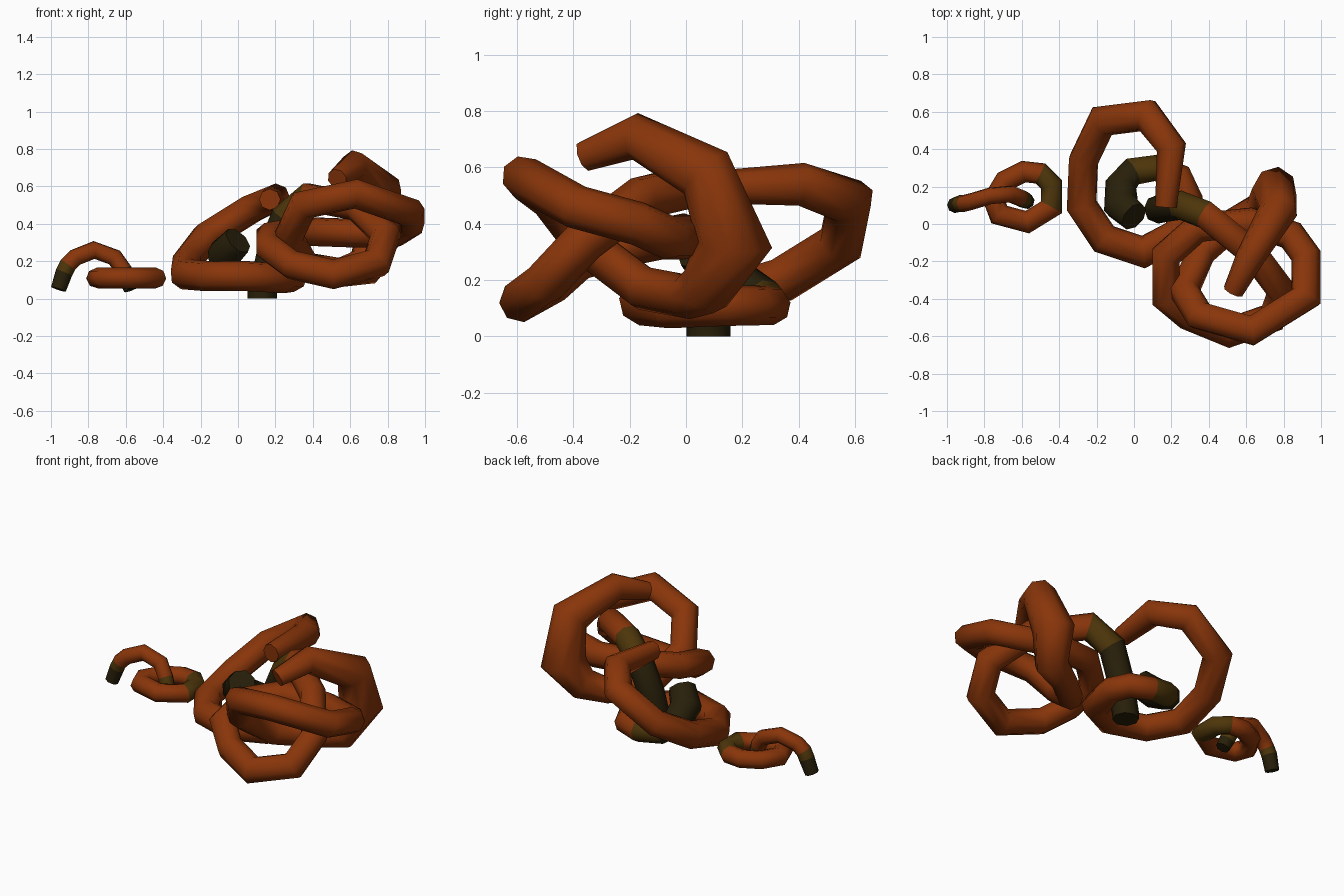
import bpy
import bmesh
import math
from mathutils import Vector

default_cube = bpy.data.objects.get("Cube")
if default_cube:
    bpy.data.objects.remove(default_cube, do_unlink=True)


def make_material(name, colour):
    material = bpy.data.materials.new(name)
    material.use_nodes = True
    material.diffuse_color = (*colour, 1)
    shader = material.node_tree.nodes["Principled BSDF"]
    shader.inputs["Base Color"].default_value = (*colour, 1)
    shader.inputs["Roughness"].default_value = 0.8
    return material


RUST, OLIVE, DARK = range(3)
MATERIALS = [
    make_material("rust_orange", (0.25, 0.036, 0.003)),
    make_material("olive_brown", (0.074, 0.036, 0.003)),
    make_material("dark_brown", (0.021, 0.014, 0.003)),
]
SIDES = 8


def mitred_tube(name, path, radius, tints, swells, closed=False):
    """Sweep a round section along straight segments with mitred joints.

    The path is in hundredths of a unit; tints maps a segment number to a
    material and swells maps a point number to a thickness factor. Negative
    numbers count from the far end.
    """
    points = [Vector(p) / 100 for p in path]
    count = len(points)
    segments = count if closed else count - 1
    directions = [(points[(i + 1) % count] - points[i]).normalized()
                  for i in range(segments)]
    tints = {segment % segments: tint for segment, tint in tints.items()}
    swells = {point % count: factor for point, factor in swells.items()}

    bm = bmesh.new()
    incoming = directions[-1] if closed else directions[0]
    side = incoming.orthogonal().normalized()
    rings = []
    for i, point in enumerate(points):
        outgoing = directions[min(i, segments - 1)]
        mitre = (incoming + outgoing).normalized()
        across = incoming.cross(side)
        size = radius * swells.get(i, 1)
        ring = []
        for k in range(SIDES):
            angle = math.tau * k / SIDES
            offset = size * (math.cos(angle) * side + math.sin(angle) * across)
            # Slide the section point along the segment onto the mitre plane
            offset -= incoming * (offset.dot(mitre) / incoming.dot(mitre))
            ring.append(bm.verts.new(point + offset))
        rings.append(ring)
        side = incoming.rotation_difference(outgoing) @ side
        side = (side - outgoing * side.dot(outgoing)).normalized()
        incoming = outgoing

    for i in range(segments):
        start, end = rings[i], rings[(i + 1) % count]
        # On a closed ring the last section may be turned against the first
        shift = 0
        if closed and i == segments - 1:
            shift = min(range(SIDES), key=lambda s: sum(
                (start[k].co - end[(k + s) % SIDES].co).length
                for k in range(SIDES)))
        for k in range(SIDES):
            n = (k + 1) % SIDES
            face = bm.faces.new((start[k], start[n],
                                 end[(n + shift) % SIDES],
                                 end[(k + shift) % SIDES]))
            face.material_index = tints.get(i, RUST)
    if not closed:
        bm.faces.new(rings[0][::-1]).material_index = tints.get(0, RUST)
        bm.faces.new(rings[-1]).material_index = tints.get(segments - 1, RUST)
    bmesh.ops.recalc_face_normals(bm, faces=bm.faces[:])

    mesh = bpy.data.meshes.new(name)
    bm.to_mesh(mesh)
    bm.free()
    for material in MATERIALS:
        mesh.materials.append(material)
    tube = bpy.data.objects.new(name, mesh)
    bpy.context.collection.objects.link(tube)
    bpy.ops.object.select_all(action="DESELECT")
    bpy.context.view_layer.objects.active = tube
    tube.select_set(True)
    bpy.ops.object.shade_smooth_by_angle(angle=math.radians(60))


# Small ring lying flat
mitred_tube("small_ring", [
    (-59, 28, 11), (-50, 27, 11), (-44, 21, 11), (-44, 9, 11),
    (-57, 1, 11), (-72, 5, 11), (-75, 13, 11), (-69, 23, 11),
], 0.056, {1: OLIVE, 2: OLIVE}, {}, closed=True)

# Small arch hooked through the ring
mitred_tube("small_arch", [
    (-96, 10, 5), (-93, 11, 14), (-91, 11, 18), (-87, 12, 22),
    (-77, 15, 26), (-66, 16, 22), (-61, 14, 15), (-59, 13, 10),
    (-57, 12, 5),
], 0.046, {0: DARK, 1: OLIVE, -2: OLIVE, -1: DARK}, {0: 0.9, -1: 0.9})

# Middle coil, from its high end round to its dark inner tail
mitred_tube("middle_coil", [
    (17, 9, 53), (20, 41, 54), (7, 58, 48), (-17, 55, 33),
    (-27, 34, 20), (-28, 10, 13), (-16, -8, 12), (5, -15, 12),
    (24, -5, 11), (29, 14, 11), (24, 25, 11), (12, 30, 11),
    (-1, 28, 13), (-7, 21, 17), (-7, 10, 24), (0, 4, 31),
], 0.082, {-4: OLIVE, -3: DARK, -2: DARK, -1: DARK},
    {0: 0.7, 1: 0.92, -7: 0.9, -6: 0.87, -5: 0.85, -4: 0.9, -2: 1.1})

# Large coil, from its dark standing tail to its raised, swollen loop
mitred_tube("large_coil", [
    (13, 8, 0), (13, 8, 3), (18, 9, 25), (25, 10, 43), (38, 5, 54),
    (64, -16, 49), (79, -36, 34), (74, -50, 19), (51, -58, 13),
    (29, -49, 18), (17, -39, 27), (17, -17, 33), (34, -2, 36),
    (62, 1, 35), (84, -6, 35), (92, -17, 40), (92, -39, 46),
    (63, -57, 56), (35, -49, 50), (27, -36, 33), (36, -15, 17),
    (54, 1, 14), (68, 7, 17), (75, 17, 33), (77, 7, 58),
    (62, -18, 71), (53, -36, 64),
], 0.078, {0: DARK, 1: DARK, 2: DARK, 3: OLIVE},
    {-5: 1.25, -4: 1.58, -3: 1.3, -1: 0.72})
